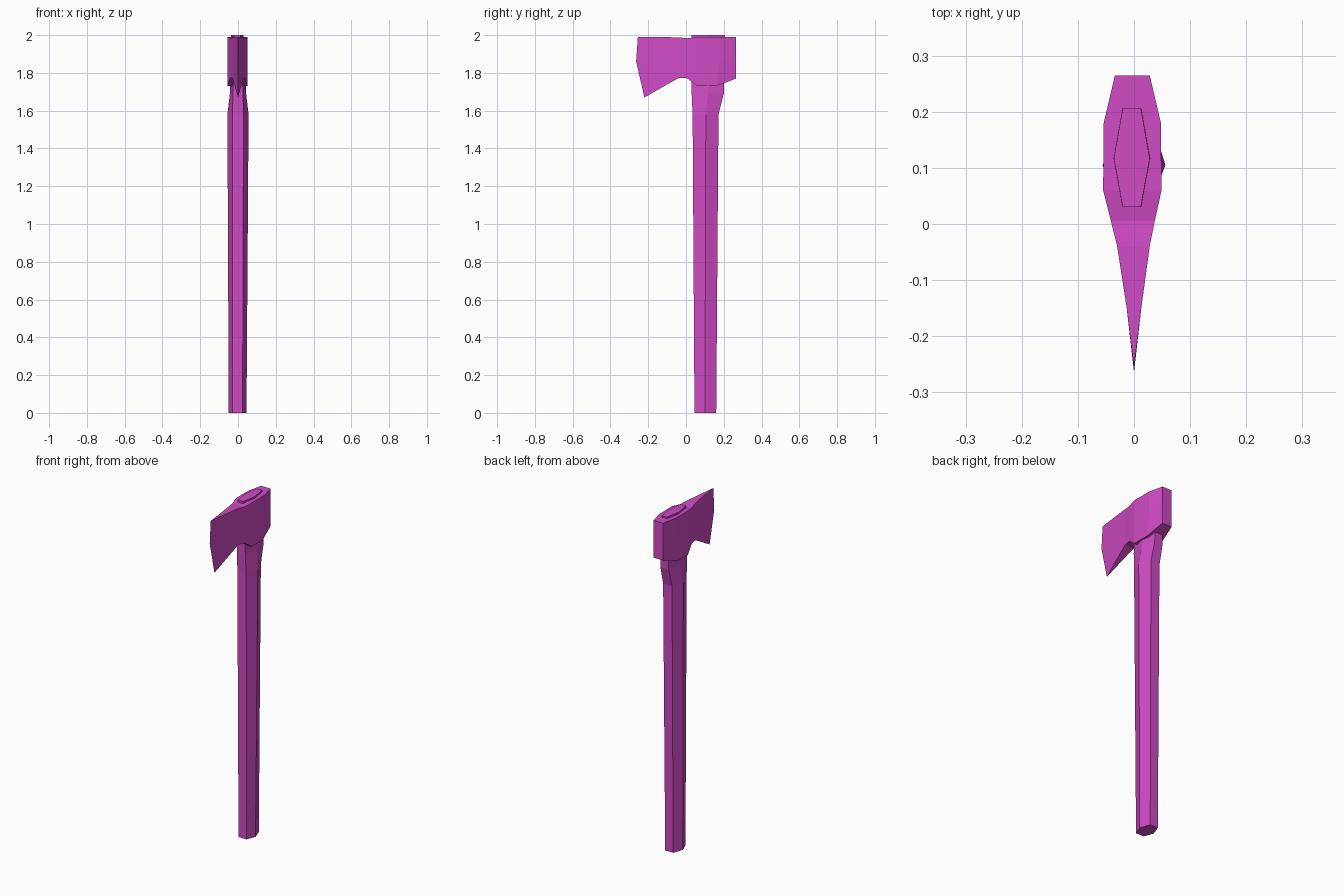
import bpy
import bmesh

cube = bpy.data.objects.get("Cube")
if cube:
    bpy.data.objects.remove(cube, do_unlink=True)

# One flat colour for the whole tool
magenta = bpy.data.materials.new("magenta")
colour = (0.63, 0.07, 0.56, 1)
magenta.diffuse_color = colour
magenta.use_nodes = True
magenta.node_tree.nodes["Principled BSDF"].inputs["Base Color"].default_value = colour


def loft(name, rings):
    """Join equal-length rings of points into a closed, flat-shaded solid."""
    bm = bmesh.new()
    loops = [[bm.verts.new(p) for p in ring] for ring in rings]
    for a, b in zip(loops, loops[1:]):
        for i in range(len(a)):
            j = (i + 1) % len(a)
            bm.faces.new((a[i], a[j], b[j], b[i]))
    bm.faces.new(loops[0])
    bm.faces.new(loops[-1])
    bmesh.ops.remove_doubles(bm, verts=bm.verts, dist=0.0005)
    bmesh.ops.recalc_face_normals(bm, faces=bm.faces)
    mesh = bpy.data.meshes.new(name)
    bm.to_mesh(mesh)
    bm.free()
    mesh.materials.append(magenta)
    obj = bpy.data.objects.new(name, mesh)
    bpy.context.collection.objects.link(obj)
    return obj


# Handle: six-sided shaft, flaring below the head and showing through its top
def handle_ring(z, front, ridge, back, flat, half, shift):
    return [(x + shift, y, z) for x, y in (
        (-flat, front), (flat, front), (half, ridge),
        (flat, back), (-flat, back), (-half, ridge))]


loft("handle", [handle_ring(*s) for s in (
    (0, 0.045, 0.10, 0.16, 0.026, 0.047, -0.002),
    (1.58, 0.035, 0.105, 0.172, 0.029, 0.056, 0),
    (1.69, 0.03, 0.117, 0.20, 0.027, 0.043, 0),
    (2.0, 0.03, 0.117, 0.207, 0.016, 0.032, -0.004),
)])


# Head: sections from the cutting edge back to the poll
def head_ring(half, top, middle, bottom, shift):
    right = [(shift - half, y, z) for y, z in (top, middle, bottom)]
    left = [(shift + half, y, z) for y, z in (bottom, middle, top)]
    return right + left


loft("axe_head", [head_ring(*s) for s in (
    (0, (-0.255, 1.99), (-0.264, 1.86), (-0.22, 1.67), 0),
    (0.013, (-0.15, 1.99), (-0.15, 1.86), (-0.14, 1.716), 0),
    (0.029, (-0.04, 1.988), (-0.04, 1.87), (-0.04, 1.772), -0.001),
    (0.039, (0.005, 1.983), (0.005, 1.87), (0.005, 1.772), -0.002),
    (0.052, (0.06, 1.99), (0.06, 1.87), (0.06, 1.73), -0.003),
    (0.051, (0.18, 1.99), (0.18, 1.87), (0.16, 1.73), -0.003),
    (0.031, (0.265, 1.99), (0.265, 1.88), (0.265, 1.77), -0.003),
)])
